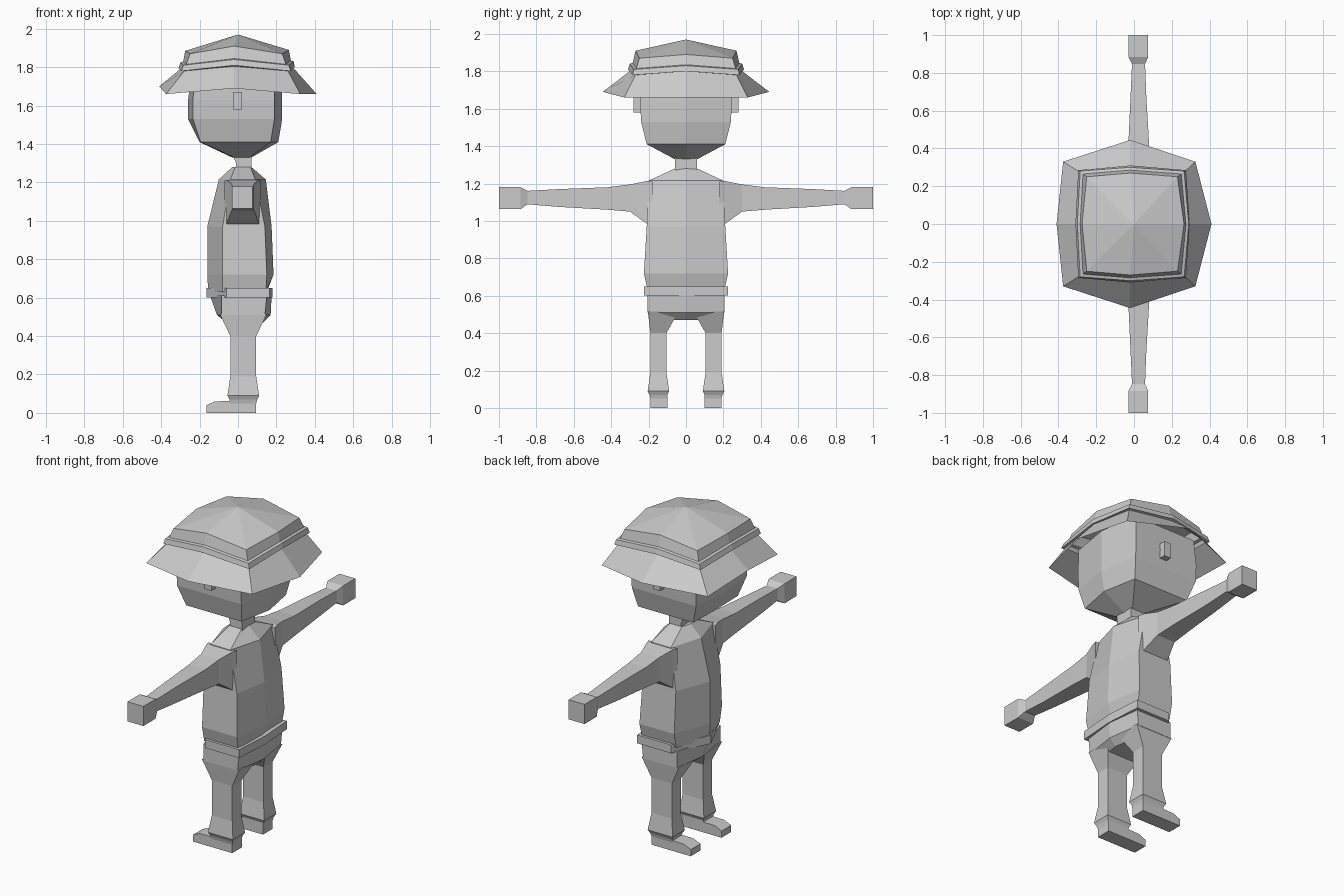
import bpy, bmesh

grey = bpy.data.materials.new("plain grey")
grey.diffuse_color = (0.6, 0.6, 0.6, 1)


def loft(name, rings, cap_start=True, cap_end=True, apex=None):
    """Skin a list of equal-length point rings into one flat-shaded part."""
    bm = bmesh.new()
    vs = [[bm.verts.new(p) for p in r] for r in rings]
    n = len(rings[0])
    for a, b in zip(vs, vs[1:]):
        for i in range(n):
            j = (i + 1) % n
            bm.faces.new((a[i], a[j], b[j], b[i]))
    if cap_start:
        bm.faces.new(vs[0])
    if apex:
        tip = bm.verts.new(apex)
        for i in range(n):
            bm.faces.new((vs[-1][i], vs[-1][(i + 1) % n], tip))
    elif cap_end:
        bm.faces.new(vs[-1])
    bmesh.ops.recalc_face_normals(bm, faces=bm.faces)
    me = bpy.data.meshes.new(name)
    bm.to_mesh(me)
    bm.free()
    me.materials.append(grey)
    ob = bpy.data.objects.new(name, me)
    bpy.context.collection.objects.link(ob)
    return ob


def hexa(z, front, fcorner, bcorner, back, y):
    """Level six-sided ring: pointed at the front (-x) and back (+x)."""
    return [(front, 0, z), (fcorner, -y, z), (bcorner, -y, z),
            (back, 0, z), (bcorner, y, z), (fcorner, y, z)]


def rect(z, x0, x1, y0, y1):
    return [(x0, y0, z), (x1, y0, z), (x1, y1, z), (x0, y1, z)]


def octa(front, fcorner, bcorner, back, yc, ym, zf, zc, zs, zb):
    """Eight-sided hat ring with raised middles."""
    return [(front, 0, zf), (fcorner, -yc, zc), (-0.02, -ym, zs), (bcorner, -yc, zc),
            (back, 0, zb), (bcorner, yc, zc), (-0.02, ym, zs), (fcorner, yc, zc)]


# Torso
loft("torso", [
    hexa(0.63, -0.155, -0.08, 0.145, 0.15, 0.205),
    hexa(0.72, -0.16, -0.08, 0.15, 0.185, 0.225),
    hexa(0.97, -0.16, -0.08, 0.14, 0.175, 0.21),
    hexa(1.215, -0.10, -0.04, 0.09, 0.145, 0.20),
    hexa(1.28, -0.03, -0.015, 0.065, 0.07, 0.06)])

# Belt and hips
loft("belt", [
    hexa(0.60, -0.165, -0.06, 0.165, 0.18, 0.225),
    hexa(0.65, -0.165, -0.06, 0.165, 0.18, 0.225)])
loft("hips", [
    hexa(0.47, -0.06, -0.05, 0.12, 0.13, 0.066),
    hexa(0.51, -0.11, -0.085, 0.14, 0.17, 0.205),
    hexa(0.61, -0.145, -0.085, 0.15, 0.175, 0.205)])

# Neck and head
loft("neck", [
    rect(1.26, -0.01, 0.07, -0.06, 0.06),
    rect(1.30, -0.01, 0.07, -0.06, 0.06),
    rect(1.35, -0.03, 0.07, -0.06, 0.06)])
loft("head", [
    hexa(1.33, -0.03, -0.02, 0.06, 0.07, 0.06),
    hexa(1.41, -0.20, -0.195, 0.17, 0.21, 0.21),
    hexa(1.53, -0.26, -0.235, 0.19, 0.23, 0.24),
    hexa(1.63, -0.26, -0.235, 0.19, 0.23, 0.245),
    hexa(1.78, -0.24, -0.22, 0.19, 0.23, 0.24)])

# Hat: brim, raised band, crown
loft("hat", [
    octa(-0.41, -0.375, 0.325, 0.41, 0.33, 0.445, 1.70, 1.66, 1.69, 1.66),
    octa(-0.295, -0.28, 0.26, 0.285, 0.27, 0.295, 1.795, 1.78, 1.805, 1.80),
    octa(-0.31, -0.295, 0.275, 0.295, 0.285, 0.31, 1.795, 1.78, 1.81, 1.80),
    octa(-0.30, -0.285, 0.265, 0.29, 0.28, 0.30, 1.825, 1.81, 1.84, 1.83),
    octa(-0.285, -0.27, 0.25, 0.275, 0.265, 0.285, 1.83, 1.815, 1.845, 1.835),
    octa(-0.275, -0.25, 0.23, 0.265, 0.25, 0.27, 1.885, 1.87, 1.91, 1.89)],
    cap_start=False, apex=(0, 0, 1.97))

# Paired parts
for s, side in ((-1, "left"), (1, "right")):
    def across(y, x0, x1, z0, z1):
        return [(x0, s * y, z0), (x1, s * y, z0), (x1, s * y, z1), (x0, s * y, z1)]

    loft(side + "_arm", [
        across(0.18, -0.07, 0.12, 0.975, 1.21),
        across(0.21, -0.06, 0.11, 0.985, 1.213),
        across(0.30, -0.035, 0.085, 1.05, 1.195),
        across(0.42, -0.03, 0.08, 1.06, 1.18),
        across(0.68, -0.018, 0.065, 1.075, 1.17),
        across(0.86, -0.01, 0.058, 1.09, 1.16)])
    loft(side + "_hand", [
        across(0.845, -0.01, 0.058, 1.09, 1.16),
        across(0.885, -0.03, 0.075, 1.063, 1.18),
        across(1.0, -0.03, 0.075, 1.063, 1.18)])
    loft(side + "_ear", [
        across(0.22, -0.025, 0.02, 1.58, 1.67),
        across(0.28, -0.025, 0.02, 1.58, 1.67)])

    def level(z, x0, x1, y0, y1):
        return rect(z, x0, x1, s * y0, s * y1)

    loft(side + "_leg", [
        level(0.05, -0.045, 0.095, 0.10, 0.19),
        level(0.07, -0.045, 0.10, 0.10, 0.195),
        level(0.09, -0.055, 0.11, 0.09, 0.205),
        level(0.19, -0.04, 0.095, 0.105, 0.19),
        level(0.40, -0.04, 0.095, 0.105, 0.19),
        level(0.515, -0.095, 0.15, 0.04, 0.204)])
    # Foot with a bevelled toe
    prof = [(-0.165, 0), (0.095, 0), (0.095, 0.065), (-0.12, 0.06), (-0.165, 0.04)]
    loft(side + "_foot", [[(x, s * y, z) for x, z in prof] for y in (0.10, 0.19)])
